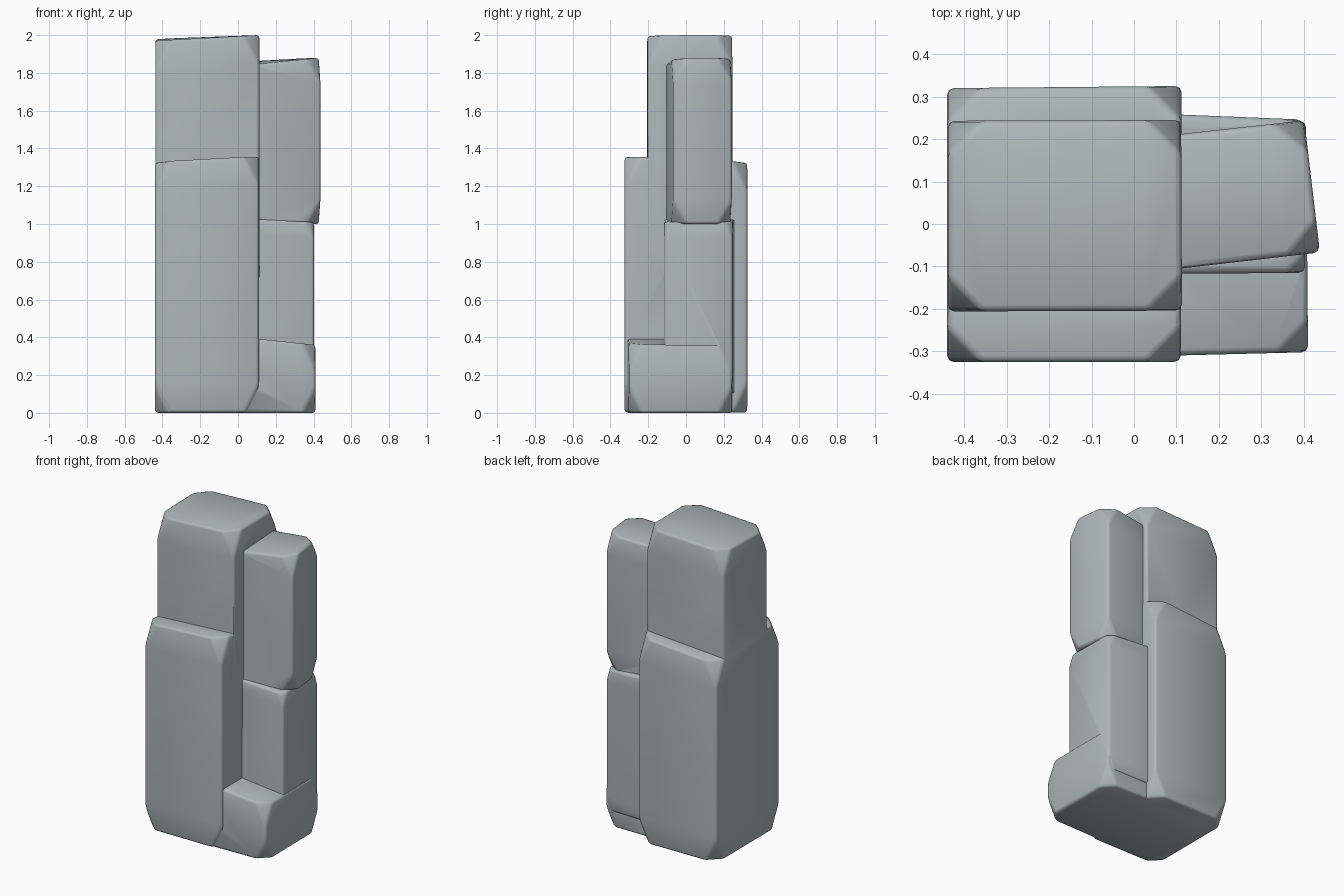
import bpy, bmesh, math

if "Cube" in bpy.data.objects:
    bpy.data.objects.remove(bpy.data.objects["Cube"])

stone = bpy.data.materials.new("grey stone")
stone.diffuse_color = (0.42, 0.48, 0.49, 1)
stone.use_nodes = True
stone.node_tree.nodes["Principled BSDF"].inputs["Base Color"].default_value = stone.diffuse_color


def block(name, foot, bottom, tops, cut=0.07, stretch=2.0, soft=0.015):
    """Chiselled stone: footprint (front-left, front-right, back-right, back-left),
    height per corner, corners chipped off with tall cuts, edges softened."""
    bm = bmesh.new()
    lo = [bm.verts.new((x, y, bottom / stretch)) for x, y in foot]
    hi = [bm.verts.new((x, y, t / stretch)) for (x, y), t in zip(foot, tops)]
    bm.faces.new(lo[::-1])
    bm.faces.new(hi)
    for i in range(4):
        j = (i + 1) % 4
        bm.faces.new((lo[i], lo[j], hi[j], hi[i]))
    bmesh.ops.bevel(bm, geom=bm.verts[:], offset=cut, segments=1,
                    affect='VERTICES', profile=0.5)
    for v in bm.verts:
        v.co.z *= stretch
    bmesh.ops.bevel(bm, geom=bm.edges[:], offset=soft, segments=2,
                    affect='EDGES', profile=0.5, clamp_overlap=True)
    bmesh.ops.triangulate(bm, faces=[f for f in bm.faces if len(f.verts) > 4])
    bmesh.ops.recalc_face_normals(bm, faces=bm.faces[:])
    me = bpy.data.meshes.new(name)
    bm.to_mesh(me)
    bm.free()
    me.materials.append(stone)
    ob = bpy.data.objects.new(name, me)
    bpy.context.collection.objects.link(ob)
    return ob


# wide foot of the rock
rock = block("rock_pillar",
             [(-0.436, -0.323), (0.41, -0.302), (0.405, 0.243), (-0.436, 0.25)],
             0.0, [0.45, 0.36, 0.36, 0.45])

parts = [
    # large lower column, bulging out at the back
    block("lower_column",
          [(-0.44, -0.325), (0.11, -0.325), (0.112, 0.325), (-0.44, 0.32)],
          0.002, [1.33, 1.36, 1.33, 1.29], cut=0.08),
    # top of the main column
    block("upper_column",
          [(-0.438, -0.206), (0.113, -0.204), (0.111, 0.245), (-0.438, 0.243)],
          0.7, [1.97, 2.0, 2.0, 1.98], cut=0.08),
    # side column under the leaning stone
    block("side_column",
          [(0.0, -0.118), (0.403, -0.115), (0.398, 0.246), (0.0, 0.262)],
          0.1, [1.03, 1.01, 1.01, 1.03], cut=0.04),
    # slightly turned stone on the side column
    block("side_stone",
          [(0.03, -0.114), (0.438, -0.067), (0.401, 0.244), (0.03, 0.203)],
          1.0, [1.84, 1.88, 1.88, 1.86], cut=0.075, stretch=1.7),
]

# merge everything into one rock
bpy.context.view_layer.objects.active = rock
for p in parts:
    mod = rock.modifiers.new("merge", 'BOOLEAN')
    mod.operation = 'UNION'
    mod.solver = 'EXACT'
    mod.object = p
    bpy.ops.object.modifier_apply(modifier=mod.name)
    bpy.data.objects.remove(p, do_unlink=True)

# soft shading, keeping the creases between stones
bpy.ops.object.select_all(action='DESELECT')
rock.select_set(True)
bpy.ops.object.shade_smooth_by_angle(angle=math.radians(50))
